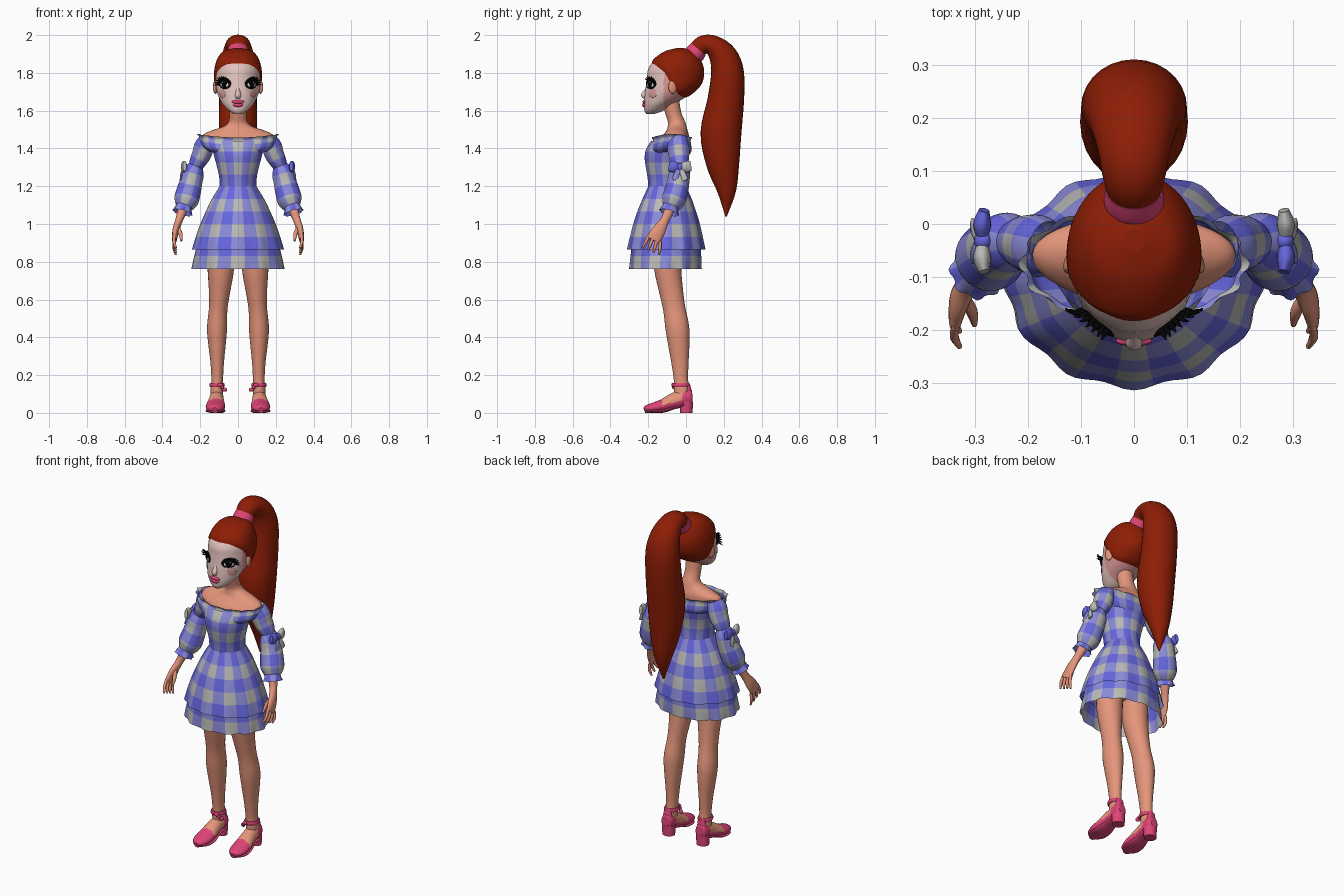
import bpy, bmesh, math
from mathutils import Vector, Matrix


def material(name, r, g, b):
    m = bpy.data.materials.new(name)
    m.diffuse_color = [(c / 255) ** 2.2 for c in (r, g, b)] + [1]
    return m


HAIR = material("auburn hair", 140, 35, 14)
SKIN = material("body skin", 228, 148, 122)
FACE = material("pale face", 226, 194, 188)
BLUE = material("strong blue", 102, 102, 222)
MID = material("soft blue", 138, 138, 216)
GREY = material("light grey", 184, 184, 181)
PINK = material("pink", 222, 70, 118)
BLACK = material("black", 10, 10, 12)
BLUSH = material("blush", 216, 150, 150)
WHITE = material("white", 225, 225, 228)
CLOTH = [GREY, MID, BLUE]


def finish(name, bm, mats):
    bmesh.ops.recalc_face_normals(bm, faces=bm.faces)
    me = bpy.data.meshes.new(name)
    bm.to_mesh(me)
    bm.free()
    for m in mats:
        me.materials.append(m)
    ob = bpy.data.objects.new(name, me)
    bpy.context.collection.objects.link(ob)
    return ob


def smooth_path(st, sub):
    """Catmull-Rom resampling of (x, y, z, rx, ry) stations."""
    out = []
    for k in range(len(st) - 1):
        p0, p1, p2, p3 = st[max(k - 1, 0)], st[k], st[k + 1], st[min(k + 2, len(st) - 1)]
        for q in range(sub):
            t = q / sub
            out.append([.5 * (2 * b + (c - a) * t + (2 * a - 5 * b + 4 * c - d) * t * t
                              + (3 * b - a - 3 * c + d) * t ** 3) for a, b, c, d in zip(p0, p1, p2, p3)])
    out.append(list(st[-1]))
    return out


def loft(name, st, mats, n=24, sub=4, s=1, flat=False, cap=True, rule=None,
         cols=0, rows=0, wave=None, lift=0, shift=None):
    """Skin elliptical sections along a path; flat keeps the sections level."""
    path = smooth_path(st, sub)
    m = len(path) - 1
    off = n / (2 * cols) if cols else 0
    bm = bmesh.new()
    grid = []
    for j, (x, y, z, rx, ry) in enumerate(path):
        c = Vector((x, y, z))
        u, v = Vector((1, 0, 0)), Vector((0, 1, 0))
        if not flat:
            t = (Vector(path[min(j + 1, m)][:3]) - Vector(path[max(j - 1, 0)][:3])).normalized()
            u = (u - t * t.x).normalized()
            v = t.cross(u)
        row = []
        for i in range(n):
            a = -math.pi / 2 + 2 * math.pi * (i - off) / n
            w = 1 + wave[0] * (j / m) ** 2 * math.cos(wave[1] * a) if wave else 1
            p = c + u * (max(rx, .002) * w * math.cos(a)) + v * (max(ry, .002) * w * math.sin(a))
            p.z += lift * math.cos(a) ** 2
            if shift:
                p = shift(p, c)
            row.append(bm.verts.new((p.x * s, p.y, p.z)))
        grid.append(row)
    for j in range(m):
        for i in range(n):
            k = (i + 1) % n
            f = bm.faces.new((grid[j][i], grid[j][k], grid[j + 1][k], grid[j + 1][i]))
            f.smooth = True
            if cols:   # gingham: crossing bands around and along the part
                f.material_index = int((i + .5) / n * cols) % 2 + (int((j + .5) / m * rows) + 1) % 2
            elif rule:
                f.material_index = rule(f.calc_center_median())
    if cap:
        for row in (grid[0], grid[-1]):
            f = bm.faces.new(row)
            if rule:
                f.material_index = rule(f.calc_center_median())
    return finish(name, bm, mats)


def ball(name, loc, size, mat, turn=0):
    bm = bmesh.new()
    bmesh.ops.create_uvsphere(bm, u_segments=24, v_segments=14, radius=1)
    bm.transform(Matrix.Translation(loc) @ Matrix.Rotation(turn, 4, 'Z') @ Matrix.Diagonal((*size, 1)))
    for f in bm.faces:
        f.smooth = True
    return finish(name, bm, [mat])


# Head: (z, half width, front y, back y)
HEAD = [(1.583, .022, -.21, -.165), (1.60, .05, -.22, -.12), (1.63, .078, -.222, -.075),
        (1.66, .096, -.221, -.02), (1.70, .112, -.217, .038), (1.74, .119, -.211, .075),
        (1.78, .12, -.206, .088), (1.82, .118, -.2, .088), (1.86, .108, -.174, .075),
        (1.89, .092, -.14, .057), (1.912, .067, -.10, .032), (1.924, .02, -.05, -.01)]
head_st = [(0, (f + b) / 2, z, r, (b - f) / 2) for z, r, f, b in HEAD]
loft("head", head_st, [FACE, BLUSH], n=64, sub=5, flat=True, rule=lambda c: 1 if c.y > -.118 else 0)


def hairline(y):
    pts = [(-.25, 1.855), (-.17, 1.848), (-.11, 1.80), (-.085, 1.75), (-.04, 1.685), (.02, 1.655), (.2, 1.64)]
    for (a, za), (b, zb) in zip(pts, pts[1:]):
        if y <= b:
            return za + (zb - za) * (y - a) / (b - a)
    return 1.64


def hair_shift(p, c):
    d = max(-1, min(1, (p.z - hairline(p.y)) / .02)) * .007
    out = Vector((p.x - c.x, p.y - c.y, (p.z - 1.76) * .6))
    return p + out.normalized() * d


loft("hair_cap", head_st, [HAIR], n=64, sub=6, flat=True, shift=hair_shift)

# Ponytail and tie
loft("ponytail", [(0, .05, 1.905, .045, .045), (0, .085, 1.945, .058, .05), (0, .14, 1.945, .068, .055),
                  (0, .195, 1.89, .085, .075), (0, .22, 1.8, .098, .087), (0, .21, 1.65, .1, .097),
                  (0, .185, 1.48, .1, .108), (0, .195, 1.32, .083, .088), (0, .215, 1.18, .05, .052),
                  (0, .212, 1.04, .004, .004)], [HAIR], n=28)
loft("hair_tie", [(0, .03, 1.88, .052, .05), (0, .045, 1.9, .057, .054), (0, .066, 1.925, .054, .05)], [PINK])


def on_face(x, z):
    """Point on the head surface and the turn that faces outwards."""
    for (za, ra, fa, ba), (zb, rb, fb, bb) in zip(HEAD, HEAD[1:]):
        if za <= z <= zb:
            t = (z - za) / (zb - za)
            r, f, b = ra + (rb - ra) * t, fa + (fb - fa) * t, ba + (bb - ba) * t
            cy, ry = (f + b) / 2, (b - f) / 2
            q = math.sqrt(1 - (x / r) ** 2)
            return Vector((x, cy - ry * q, z)), math.atan2(x / r ** 2, q / ry)


# Face details
loft("nose", [(0, -.2, 1.74, .008, .006), (0, -.21, 1.71, .01, .009), (0, -.223, 1.682, .016, .015),
              (0, -.216, 1.668, .012, .008)], [FACE], n=16)
ball("upper_lip", (0, -.22, 1.647), (.034, .01, .01), PINK)
ball("lower_lip", (0, -.22, 1.63), (.026, .012, .011), PINK)
for s in (1, -1):
    eye, turn = on_face(.068, 1.743)
    normal = Vector((math.sin(turn), -math.cos(turn), 0))
    side = Vector((math.cos(turn), math.sin(turn), 0))
    flip = Vector((s, 1, 1))
    for part, du, dv, w, h, depth, mat in [
            ("eye_outline", 0, 0, .041, .029, .001, BLACK), ("eye_white", 0, -.005, .029, .016, .004, WHITE),
            ("iris", 0, 0, .021, .022, .006, BLACK), ("eye_glint", .007, .007, .004, .004, .0115, WHITE)]:
        p = (eye + side * du + normal * depth) * flip
        ball(part, p + Vector((0, 0, dv)), (w, .007, h) if w > .01 else (w, .003, h), mat, turn * s)
    for k in range(9):
        a = math.radians(-8 + 17 * k)
        out = side * math.cos(a) + Vector((0, 0, math.sin(a)))
        base = eye + side * (.036 * math.cos(a)) + Vector((0, 0, .025 * math.sin(a)))
        tip = base + out * (.028 - .0025 * k) + normal * .02
        mid = (base + tip) / 2 + normal * .004
        loft("eyelash", [(*base, .006, .004), (*mid, .0045, .003), (*tip, .0, .0)], [BLACK], n=6, sub=2, s=s)
    cheek, turn = on_face(.082, 1.69)
    ball("cheek_blush", cheek * flip, (.026, .003, .022), BLUSH, turn * s)
    ball("ear", (.119 * s, -.07, 1.725), (.012, .024, .036), SKIN, .35 * s)

# Neck, shoulders and chest
loft("neck_and_shoulders", [(0, -.085, 1.36, .1, .07), (0, -.08, 1.41, .14, .075), (0, -.064, 1.445, .188, .078),
                            (0, -.052, 1.475, .182, .066), (0, -.047, 1.497, .135, .055),
                            (0, -.047, 1.515, .08, .05), (0, -.05, 1.54, .05, .046),
                            (0, -.068, 1.59, .045, .043), (0, -.08, 1.65, .047, .045)], [SKIN], n=36, flat=True)
ball("hips", (0, -.1, .99), (.14, .105, .12), SKIN)

# Dress
loft("bodice", [(0, -.1, 1.2, .097, .1), (0, -.104, 1.25, .1, .1), (0, -.106, 1.3, .111, .107),
                (0, -.104, 1.35, .124, .115), (0, -.096, 1.395, .136, .116), (0, -.08, 1.44, .152, .105)],
     CLOTH, n=80, flat=True, cap=False, cols=16, rows=4)
loft("off_shoulder_ruffle", [(0, -.083, 1.365, .15, .1), (0, -.082, 1.39, .185, .112), (0, -.079, 1.42, .198, .107),
                             (0, -.075, 1.442, .2, .1), (0, -.075, 1.458, .212, .107)],
     CLOTH, n=96, flat=True, cap=False, cols=24, rows=2, wave=(.03, 14), lift=.018)
loft("skirt", [(0, -.1, 1.2, .097, .1), (0, -.1, 1.133, .138, .13), (0, -.102, 1.066, .17, .155),
               (0, -.103, 1.0, .198, .175), (0, -.104, .932, .22, .19), (0, -.105, .865, .238, .203)],
     CLOTH, n=80, flat=True, cap=False, cols=20, rows=5, wave=(.025, 12))
loft("skirt_hem_frill", [(0, -.105, .9, .215, .183), (0, -.106, .85, .226, .185), (0, -.107, .81, .234, .187),
                         (0, -.109, .763, .241, .188)],
     CLOTH, n=80, flat=True, cap=False, cols=20, rows=2, wave=(.025, 12))


def shoe_rule(c):
    if c.y < -.125 or c.y > -.02:
        return 0
    return 0 if c.z < .042 + .2 * (c.y + .125) else 1


for s in (1, -1):
    # Sleeves: two puffs cinched by a bow, then a frilled cuff
    loft("upper_sleeve", [(.16, -.045, 1.455, .04, .05), (.178, -.042, 1.415, .052, .058), (.19, -.038, 1.375, .052, .056),
                          (.21, -.035, 1.335, .046, .05), (.225, -.033, 1.305, .038, .04)],
         CLOTH, n=32, s=s, cap=False, cols=8, rows=3)
    loft("lower_sleeve", [(.222, -.033, 1.31, .038, .04), (.235, -.034, 1.275, .056, .055), (.248, -.04, 1.225, .06, .058),
                          (.262, -.052, 1.17, .065, .063), (.274, -.066, 1.125, .065, .063),
                          (.286, -.08, 1.09, .046, .046)],
         CLOTH, n=32, s=s, cap=False, cols=8, rows=4)
    loft("cuff_frill", [(.285, -.079, 1.093, .042, .042), (.29, -.085, 1.077, .046, .046), (.295, -.09, 1.06, .052, .052)],
         CLOTH, n=40, s=s, cap=False, cols=10, rows=1, wave=(.08, 8))
    # Sleeve bow
    ball("bow_knot", (.284 * s, -.032, 1.3), (.017, .018, .022), BLUE)
    for d in (1, -1):
        loft("bow_loop", [(.284, -.032, 1.3, .008, .012), (.286, -.032 + d * .03, 1.303, .017, .03),
                          (.282, -.032 + d * .058, 1.307, .01, .027)], [GREY if d * s > 0 else BLUE], n=16, s=s)
        loft("bow_tail", [(.287, -.032, 1.295, .006, .012), (.298, -.032 + d * .016, 1.265, .007, .015),
                          (.304, -.032 + d * .028, 1.232, .005, .017)], [GREY if d > 0 else MID], n=12, s=s)
    # Arm and hand
    loft("forearm_and_palm", [(.262, -.05, 1.17, .03, .03), (.29, -.083, 1.085, .027, .028), (.312, -.112, 1.02, .02, .023),
                              (.329, -.143, .967, .018, .035), (.337, -.175, .915, .012, .038)], [SKIN], n=20, s=s)
    for k in range(4):
        y, z = -.193 + .019 * k, .945 - .012 * k
        loft("finger", [(.336, y, z, .008, .008), (.338, y - .02 + .006 * k, z - .04, .0085, .009),
                        (.328, y - .038 + .01 * k, z - .072, .005, .005)], [SKIN], n=10, s=s)
    loft("thumb", [(.322, -.135, .985, .011, .014), (.305, -.165, .95, .011, .012), (.3, -.19, .91, .005, .005)],
         [SKIN], n=10, s=s)
    # Leg
    loft("leg", [(.085, -.1, .95, .07, .075), (.09, -.1, .82, .072, .074), (.092, -.094, .74, .068, .07),
                 (.098, -.078, .64, .056, .063), (.105, -.062, .55, .049, .059), (.111, -.046, .45, .053, .063),
                 (.111, -.038, .36, .046, .056), (.11, -.032, .27, .036, .046), (.11, -.027, .18, .031, .038),
                 (.112, -.022, .12, .033, .041), (.113, -.02, .07, .03, .04)], [SKIN], n=28, s=s)
    # Shoe with bare instep, block heel, ankle strap and small bow
    loft("shoe_and_foot", [(.122, -.222, .018, .012, .01), (.121, -.205, .023, .036, .02), (.12, -.165, .029, .05, .028),
                           (.118, -.12, .04, .05, .034), (.115, -.065, .062, .041, .043), (.113, -.015, .078, .037, .046),
                           (.113, .022, .084, .033, .044), (.113, .034, .085, .02, .032)],
         [PINK, SKIN], n=32, sub=6, s=s, rule=shoe_rule)
    loft("shoe_sole", [(.12, -.218, .008, .015, .008), (.12, -.18, .009, .05, .009), (.118, -.12, .012, .051, .011),
                       (.115, -.06, .03, .04, .01), (.113, 0, .046, .037, .01)], [PINK], s=s)
    loft("block_heel", [(.113, .002, 0, .036, .033), (.113, .002, .06, .038, .035)], [PINK], n=24, s=s, flat=True)
    loft("heel_strap", [(.113, .012, .1, .03, .02), (.112, .014, .15, .022, .008)], [PINK], n=16, s=s, flat=True)
    loft("ankle_strap", [(.111, -.025, .136, .037, .044), (.111, -.026, .147, .041, .048), (.111, -.027, .158, .037, .044)],
         [PINK], s=s, flat=True)
    ball("shoe_bow_knot", (.083 * s, -.064, .135), (.009, .009, .01), PINK)
    for d in (1, -1):
        ball("shoe_bow_loop", ((.083 + d * .012) * s, -.062 - d * .008, .135 + d * .012), (.014, .008, .011), PINK)
